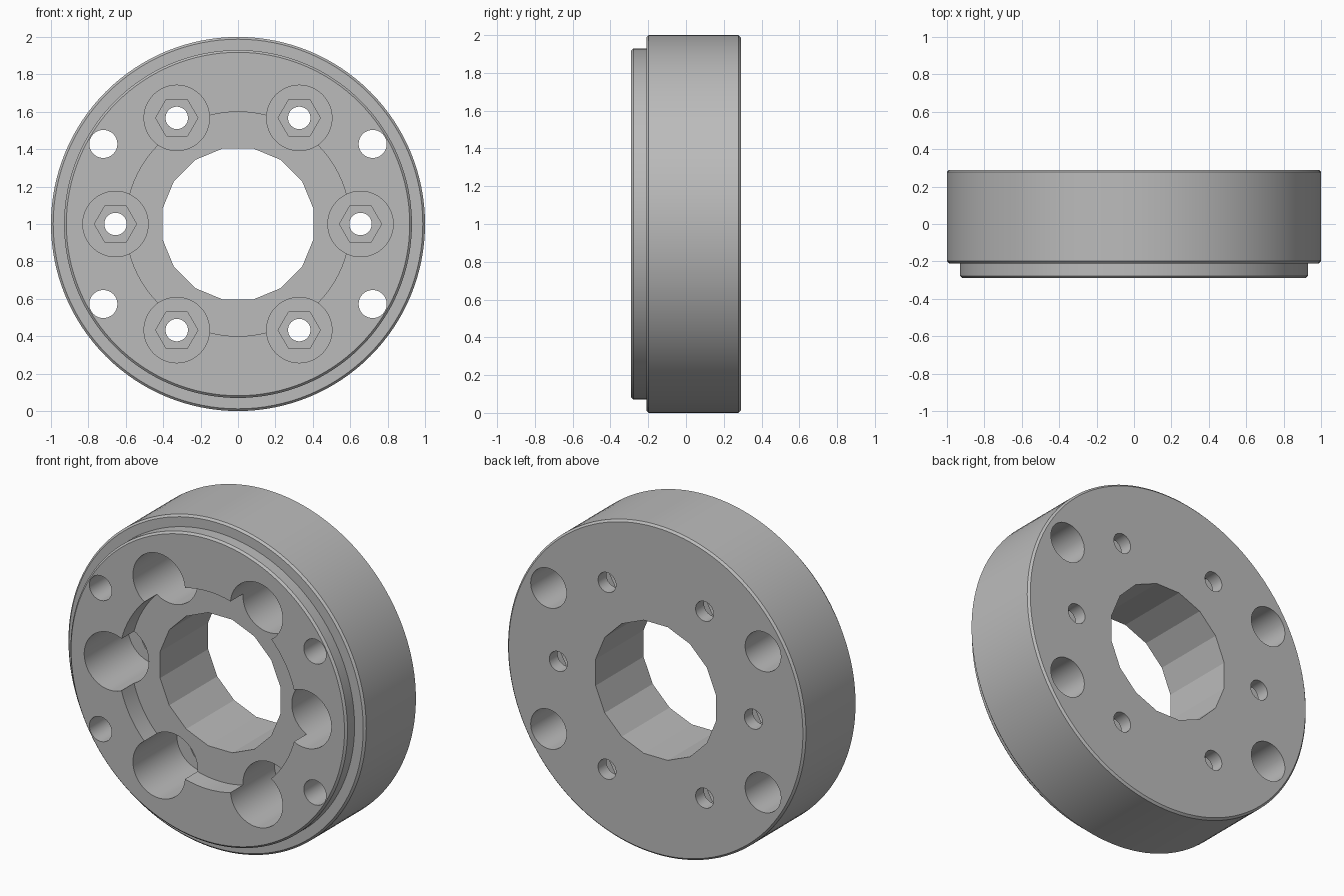
import bpy, bmesh
from math import sin, cos, pi, radians

if "Cube" in bpy.data.objects:
    bpy.data.objects.remove(bpy.data.objects["Cube"], do_unlink=True)

grey = bpy.data.materials.new("plain_grey")
grey.use_nodes = True
colour = (0.5, 0.5, 0.5, 1)
grey.diffuse_color = colour
grey.node_tree.nodes["Principled BSDF"].inputs["Base Color"].default_value = colour


def turned(name, profile, sides, x=0, z=1, phase=0):
    """Closed solid turned about an axis along y, from (radius, y) pairs."""
    bm = bmesh.new()
    rings = []
    for r, y in profile:
        angles = [phase + 2 * pi * i / sides for i in range(sides)]
        rings.append([bm.verts.new((x + r * cos(a), y, z + r * sin(a))) for a in angles])
    for a, b in zip(rings, rings[1:]):
        for i in range(sides):
            j = (i + 1) % sides
            bm.faces.new((a[i], a[j], b[j], b[i]))
    bm.faces.new(rings[0])
    bm.faces.new(rings[-1])
    bmesh.ops.recalc_face_normals(bm, faces=bm.faces)
    mesh = bpy.data.meshes.new(name)
    bm.to_mesh(mesh)
    bm.free()
    mesh.materials.append(grey)
    obj = bpy.data.objects.new(name, mesh)
    bpy.context.collection.objects.link(obj)
    return obj


# Stepped disc with small chamfers
front, step, back = -0.29, -0.21, 0.29
c = 0.012
body = turned("spacer_ring", [
    (0.93 - c, front), (0.93, front + c), (0.93, step), (1 - c, step),
    (1, step + c), (1, back - c), (1 - c, back)], 128)

# Centre bore and shallow front recess
floor = 0.13
cutters = [
    turned("recess_cutter", [(0.6, -0.4), (0.6, -0.17)], 96),
    turned("bore_cutter", [(0.412, -0.4), (0.412, 0.4)], 16, phase=pi / 16),
]

# Six deep bolt pockets with hexagonal seats
for k in range(6):
    x, z = 0.655 * cos(k * pi / 3), 1 + 0.655 * sin(k * pi / 3)
    cutters.append(turned("bolt_cutter", [
        (0.175, -0.4), (0.175, floor), (0.06, floor), (0.06, 0.4)], 48, x, z))
    cutters.append(turned("hex_cutter", [(0.113, 0), (0.113, floor + 0.08)], 6, x, z))

# Four mounting holes, widened from the back
for sx in (-1, 1):
    for sz in (-1, 1):
        cutters.append(turned("mount_cutter", [
            (0.075, -0.4), (0.075, -0.11), (0.12, -0.11), (0.12, 0.4)],
            48, 0.72 * sx, 1 + 0.428 * sz))

# Cut everything out of the disc
bpy.context.view_layer.objects.active = body
for cutter in cutters:
    cutter.hide_render = True
    mod = body.modifiers.new("cut", "BOOLEAN")
    mod.operation = "DIFFERENCE"
    mod.solver = "EXACT"
    mod.object = cutter
    bpy.ops.object.modifier_apply(modifier=mod.name)
    bpy.data.objects.remove(cutter, do_unlink=True)

# Smooth walls, crisp edges
bpy.ops.object.select_all(action="DESELECT")
body.select_set(True)
bpy.ops.object.shade_smooth_by_angle(angle=radians(20))
